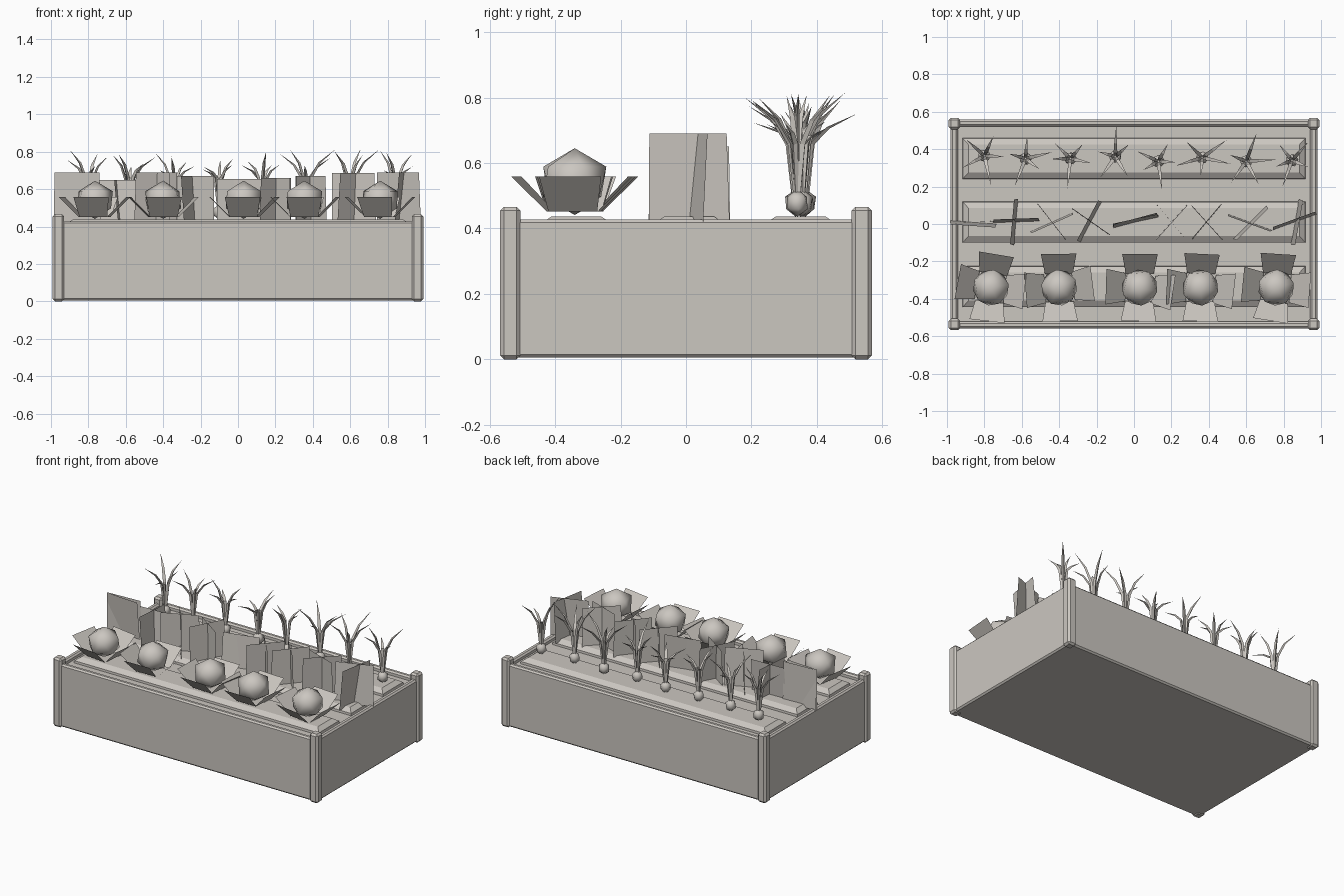
import bpy, bmesh, math, random
from mathutils import Matrix, Vector

if "Cube" in bpy.data.objects:
    bpy.data.objects.remove(bpy.data.objects["Cube"])

random.seed(4)
mat = bpy.data.materials.new("warm grey")
mat.diffuse_color = (0.6, 0.57, 0.53, 1)
mat.use_nodes = True
mat.node_tree.nodes["Principled BSDF"].inputs["Base Color"].default_value = mat.diffuse_color


def finish(name, bm, smooth=False):
    me = bpy.data.meshes.new(name)
    bm.to_mesh(me)
    bm.free()
    me.materials.append(mat)
    for p in me.polygons:
        p.use_smooth = smooth
    ob = bpy.data.objects.new(name, me)
    bpy.context.collection.objects.link(ob)
    return ob


def box(name, lo, hi, bevel=0.0, top=1.0):
    bm = bmesh.new()
    bmesh.ops.create_cube(bm, size=1)
    lo, hi = Vector(lo), Vector(hi)
    bmesh.ops.scale(bm, vec=hi - lo, verts=bm.verts)
    bmesh.ops.translate(bm, vec=(lo + hi) / 2, verts=bm.verts)
    ob = finish(name, bm)
    if bevel:
        m = ob.modifiers.new("bevel", 'BEVEL')
        m.width, m.segments = bevel, 1
    return ob


def ball(bm, center, radius, height):
    # faceted ball with a point at the top
    m = Matrix.Translation(center) @ Matrix.Rotation(random.uniform(0, 6), 4, 'Z')
    m = m @ Matrix.Diagonal((radius, radius, height, 1))
    bmesh.ops.create_icosphere(bm, subdivisions=1, radius=1, matrix=m)


# Planter: floor, soil, walls and corner posts
box("floor", (-0.97, -0.54, 0.005), (0.97, 0.54, 0.03))
box("soil", (-0.96, -0.53, 0.03), (0.96, 0.53, 0.40))
for s in (-1, 1):
    y = sorted((s * 0.522, s * 0.558))
    x = sorted((s * 0.942, s * 0.98))
    box("long_wall", (-0.95, y[0], 0.005), (0.95, y[1], 0.428), 0.01)
    box("end_wall", (x[0], -0.53, 0.005), (x[1], 0.53, 0.428), 0.01)
    for t in (-1, 1):
        px, py = s * 0.96, t * 0.537
        box("corner_post", (px - 0.031, py - 0.031, 0), (px + 0.031, py + 0.031, 0.466), 0.012)

# Soil ridges with sloped sides
for y in (0.35, 0.01, -0.335):
    bm = bmesh.new()
    rings = []
    for z, hx, hy in ((0.39, 0.92, 0.11), (0.415, 0.915, 0.108), (0.437, 0.885, 0.075)):
        rings.append([bm.verts.new((a * hx, y + b * hy, z))
                      for a, b in ((-1, -1), (1, -1), (1, 1), (-1, 1))])
    for r0, r1 in zip(rings, rings[1:]):
        for i in range(4):
            bm.faces.new((r0[i], r0[(i + 1) % 4], r1[(i + 1) % 4], r1[i]))
    bm.faces.new(rings[-1])
    finish("soil_ridge", bm)

# Front row: cabbages with four splayed leaves
for x in (-0.765, -0.40, 0.03, 0.355, 0.76):
    bm = bmesh.new()
    ball(bm, (x, -0.34, 0.543), 0.108, 0.102)
    finish("cabbage_head", bm, True)
    bm = bmesh.new()
    turn = random.uniform(-0.12, 0.12)
    for k in range(4):
        m = Matrix.Translation((x, -0.34, 0)) @ Matrix.Rotation(k * math.pi / 2 + turn + random.uniform(-0.1, 0.1), 4, 'Z')
        bm.faces.new([bm.verts.new(m @ Vector(c)) for c in
                      ((0.075, -0.075, 0.452), (0.18, -0.095, 0.558),
                       (0.18, 0.095, 0.558), (0.075, 0.075, 0.452))])
    finish("cabbage_leaves", bm)

# Middle row: crossed upright leaves (position, height, two angles in degrees)
for x, top, a, b in ((-0.86, 0.69, 3, -4), (-0.63, 0.65, 85, 2), (-0.44, 0.69, -52, 24),
                     (-0.23, 0.67, 62, -35), (0.01, 0.655, 15, 12), (0.20, 0.66, -50, 48),
                     (0.39, 0.67, 50, -48), (0.62, 0.685, 45, -20), (0.86, 0.69, 20, 80)):
    bm = bmesh.new()
    for ang in (a, b):
        m = Matrix.Translation((x, 0.01, 0.42)) @ Matrix.Rotation(math.radians(ang), 4, 'Z')
        lean = random.uniform(-0.025, 0.025)
        h = top - 0.42
        bm.faces.new([bm.verts.new(m @ Vector(c)) for c in
                      ((-0.125, 0, 0), (0.125, 0, 0), (0.12, lean, h), (-0.12, lean, h))])
    finish("upright_leaves", bm)

# Back row: onions with drooping blades
for x, y in ((-0.80, 0.365), (-0.58, 0.35), (-0.34, 0.35), (-0.10, 0.36),
             (0.13, 0.335), (0.365, 0.355), (0.60, 0.335), (0.845, 0.34)):
    bm = bmesh.new()
    ball(bm, (x, y, 0.478), 0.036, 0.042)
    finish("onion_bulb", bm, True)
    bm = bmesh.new()
    start = random.uniform(0, 6)
    for k in range(5):
        m = Matrix.Translation((x, y, 0)) @ Matrix.Rotation(start + k * 1.257 + random.uniform(-0.25, 0.25), 4, 'Z')
        reach, tip = random.uniform(0.09, 0.165), random.uniform(0.70, 0.82)
        rings = []
        # triangular stalk section, tapering to a point
        for r, z, w in ((0.008, 0.50, 0.007), (0.025, 0.66, 0.010), (0.4 * reach + 0.01, 0.66 + 0.55 * (tip - 0.66), 0.008)):
            rings.append([bm.verts.new(m @ Vector(c)) for c in
                          ((r - w * 0.6, -w, z), (r + w * 0.6, 0, z - 0.004), (r - w * 0.6, w, z))])
        end = bm.verts.new(m @ Vector((reach, 0, tip)))
        for r0, r1 in zip(rings, rings[1:]):
            for i in range(3):
                j = (i + 1) % 3
                bm.faces.new((r0[i], r0[j], r1[j], r1[i]))
        for i in range(3):
            bm.faces.new((rings[-1][i], rings[-1][(i + 1) % 3], end))
    finish("onion_blades", bm)
